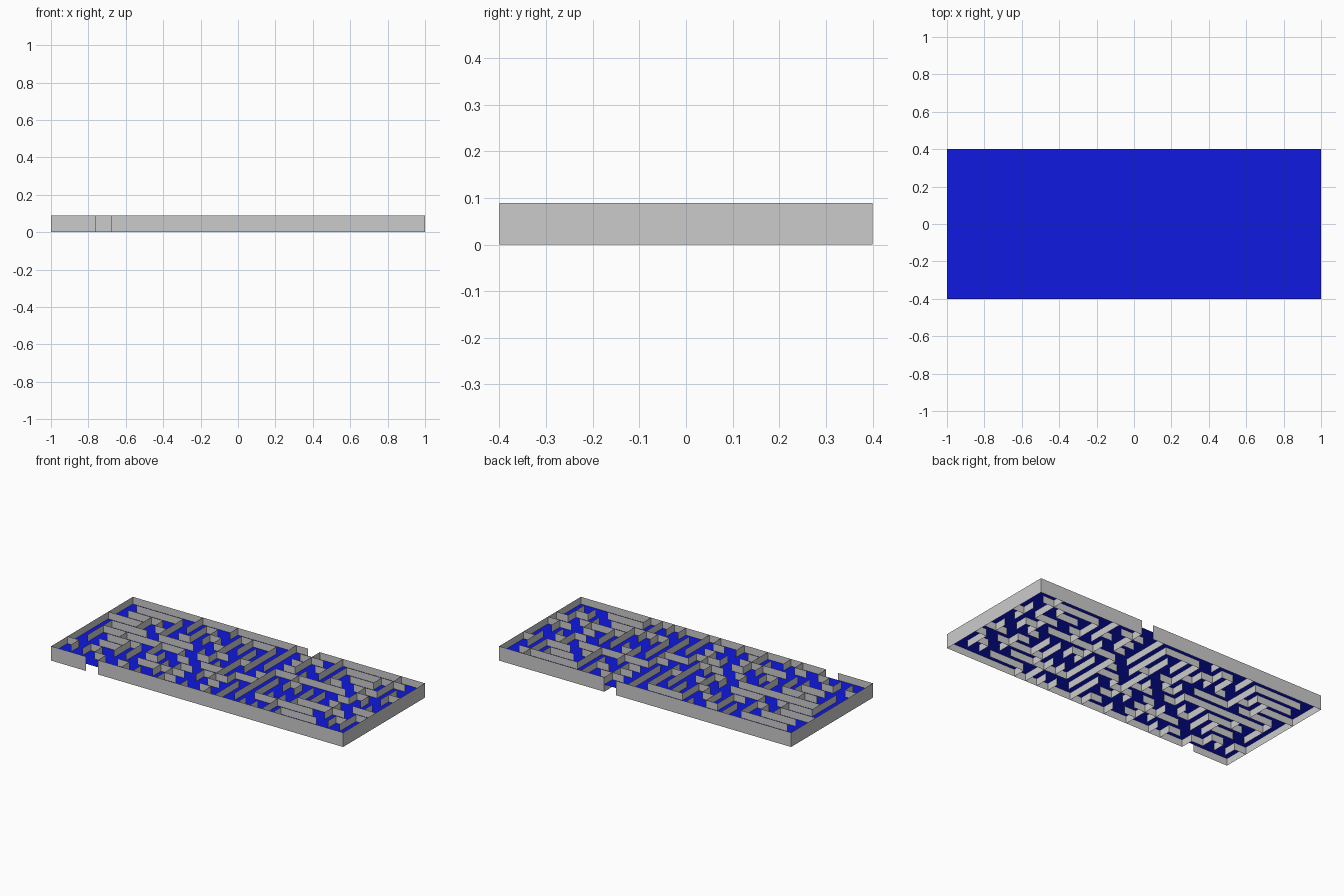
import bpy, bmesh, random

if "Cube" in bpy.data.objects:
    bpy.data.objects.remove(bpy.data.objects["Cube"])

COLS, ROWS, CELL, H = 25, 10, 0.08, 0.089
random.seed(4)

# Main wall runs on the lattice (column from left, row from back)
RUNS = [
    [(1, 1), (5, 1), (5, 4), (8, 4)], [(1, 2), (4, 2), (4, 3), (5, 3)],
    [(0, 3), (3, 3), (3, 4)], [(1, 7), (1, 4), (4, 4)], [(1, 5), (4, 5)],
    [(2, 6), (5, 6), (5, 8)], [(4, 5), (8, 5)], [(6, 5), (6, 7)],
    [(6, 0), (6, 2)], [(8, 1), (8, 3)], [(7, 8), (10, 8)], [(8, 7), (8, 9)],
    [(10, 4), (10, 1), (13, 1), (13, 5)], [(12, 2), (12, 7)],
    [(14, 1), (14, 4)], [(16, 0), (16, 2)], [(19, 1), (23, 1)],
    [(23, 0), (23, 2)], [(19, 1), (19, 4), (15, 4), (15, 6)],
    [(16, 5), (16, 8), (19, 8)], [(18, 8), (18, 10)],
    [(3, 8), (3, 9), (4, 9), (4, 10)], [(20, 7), (22, 7)],
    [(24, 6), (25, 6)], [(20, 2), (22, 2)], [(0, 8), (1, 8), (1, 9)],
]


def unit_edges(runs):
    for pts in runs:
        for (a, b), (c, d) in zip(pts, pts[1:]):
            n = max(abs(c - a), abs(d - b))
            sx, sy = (c - a) // n, (d - b) // n
            for k in range(n):
                p, q = (a + k * sx, b + k * sy), (a + (k + 1) * sx, b + (k + 1) * sy)
                yield min(p, q), max(p, q)


# Border counts as one joined group; each added wall must not close a loop
parent = {}


def find(p):
    if p[0] in (0, COLS) or p[1] in (0, ROWS):
        p = (0, 0)
    while parent.get(p, p) != p:
        p = parent[p]
    return p


# The remaining short walls are filled in by the same maze rule
fill = [((i, j), (i + 1, j)) for i in range(COLS) for j in range(1, ROWS)]
fill += [((i, j), (i, j + 1)) for i in range(1, COLS) for j in range(ROWS)]
random.shuffle(fill)
inner = []
for p, q in list(unit_edges(RUNS)) + fill:
    a, b = find(p), find(q)
    if a != b:
        if a == (0, 0):
            a, b = b, a
        parent[a] = b
        inner.append((p, q))

# Border walls with one opening at the front and one at the back
border = [((i, 0), (i + 1, 0)) for i in range(COLS) if i != 15]
border += [((i, ROWS), (i + 1, ROWS)) for i in range(COLS) if i != 3]
border += [((i, j), (i, j + 1)) for i in (0, COLS) for j in range(ROWS)]


def make_object(name, bm):
    mesh = bpy.data.meshes.new(name)
    bm.to_mesh(mesh)
    bm.free()
    obj = bpy.data.objects.new(name, mesh)
    bpy.context.collection.objects.link(obj)
    return obj


def make_walls(name, edges):
    bm = bmesh.new()
    verts = {}

    def vert(p, z):
        if (p, z) not in verts:
            verts[p, z] = bm.verts.new((p[0] * CELL - 1, 0.4 - p[1] * CELL, z))
        return verts[p, z]

    for p, q in edges:
        bm.faces.new((vert(p, 0), vert(q, 0), vert(q, H), vert(p, H)))
    return make_object(name, bm)


# Thin sheet walls
make_walls("maze_walls", inner)
make_walls("outer_walls", border)

# Blue floor crossing the walls at mid height
bm = bmesh.new()
bm.faces.new([bm.verts.new((x, y, H / 2)) for x, y in ((-1, -.4), (1, -.4), (1, .4), (-1, .4))])
floor = make_object("floor", bm)
blue = bpy.data.materials.new("blue")
blue.diffuse_color = (0.005, 0.01, 0.75, 1)
blue.use_nodes = True
blue.node_tree.nodes["Principled BSDF"].inputs["Base Color"].default_value = blue.diffuse_color
floor.data.materials.append(blue)
